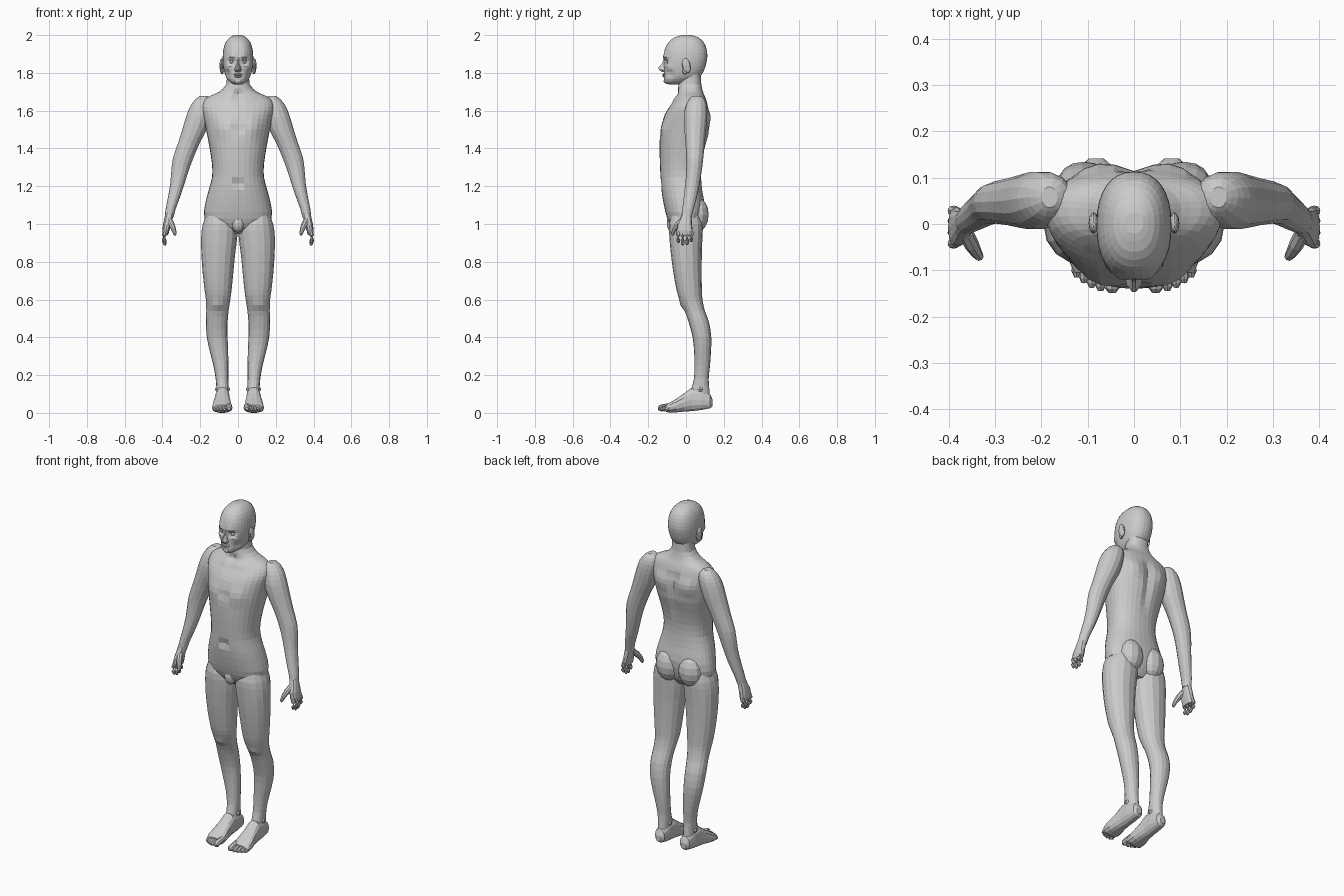
import bpy, bmesh, math
from mathutils import Vector, Matrix


def finish(name, bm, mirror=False):
    bmesh.ops.recalc_face_normals(bm, faces=bm.faces)
    me = bpy.data.meshes.new(name)
    bm.to_mesh(me)
    bm.free()
    ob = bpy.data.objects.new(name, me)
    bpy.context.collection.objects.link(ob)
    if mirror:
        ob.modifiers.new("Mirror", 'MIRROR').use_mirror_merge = False
    return ob


def skin(bm, rings):
    loops = [[bm.verts.new(p) for p in r] for r in rings]
    n = len(loops[0])
    for a, b in zip(loops, loops[1:]):
        for i in range(n):
            j = (i + 1) % n
            bm.faces.new((a[i], a[j], b[j], b[i]))
    bm.faces.new(loops[0])
    bm.faces.new(loops[-1])


def refine(keys):
    """Insert a smoothly interpolated section between each pair."""
    out = []
    for i in range(len(keys) - 1):
        p = [keys[max(i - 1, 0)], keys[i], keys[i + 1], keys[min(i + 2, len(keys) - 1)]]
        out += [keys[i], tuple((9 * (b + c) - a - d) / 16 for a, b, c, d in zip(*p))]
    return out + [keys[-1]]


def loft(name, keys, n=16, power=2.0, bias=0.5, smooth=True, along_y=False,
         mirror=False, pushes=()):
    """Sections are (level, x min, x max, front, back)."""
    rings = []
    for z, x0, x1, f, b in (refine(keys) if smooth else keys):
        cx, rx, cy = (x0 + x1) / 2, (x1 - x0) / 2, f + (b - f) * bias
        ring = []
        for i in range(n):
            t = 2 * math.pi * i / n
            c, s = math.cos(t), math.sin(t)
            x = cx + rx * math.copysign(abs(c) ** (2 / power), c)
            y = cy + (b - cy if s > 0 else cy - f) * math.copysign(abs(s) ** (2 / power), s)
            ring.append((x, z, y) if along_y else (x, y, z))
        rings.append(ring)
    bm = bmesh.new()
    skin(bm, rings)
    for centre, r, move in pushes:
        for v in bm.verts:
            d = (v.co - Vector(centre)).length / r
            if d < 1:
                v.co += Vector(move) * (1 - d * d) ** 2
    return finish(name, bm, mirror)


def tube(name, pts, radii, n=8, mirror=True):
    pts = [Vector(p) for p in pts]
    rings = []
    for i, (p, r) in enumerate(zip(pts, radii)):
        d = pts[min(i + 1, len(pts) - 1)] - pts[max(i - 1, 0)]
        q = d.to_track_quat('Z', 'Y')
        rings.append([p + q @ Vector((r * math.cos(2 * math.pi * k / n),
                                      r * math.sin(2 * math.pi * k / n), 0)) for k in range(n)])
    bm = bmesh.new()
    skin(bm, rings)
    return finish(name, bm, mirror)


def blob(name, loc, scale, tilt=0, mirror=True, u=12, v=8):
    bm = bmesh.new()
    m = Matrix.Translation(loc) @ Matrix.Rotation(tilt, 4, 'X') @ Matrix.Diagonal((*scale, 1))
    bmesh.ops.create_uvsphere(bm, u_segments=u, v_segments=v, radius=1, matrix=m)
    return finish(name, bm, mirror)


def both(c, r, move):
    return [((s * c[0], c[1], c[2]), r, (s * move[0], move[1], move[2])) for s in (1, -1)]


def centred(rows):
    return [(z, -w, w, f, b) for z, w, f, b in rows]


# Torso and neck
marks = [((0, .12, 1.2 + .05 * i), .045, (0, -.014, 0)) for i in range(9)]
marks += both((.08, -.12, 1.51), .07, (0, -.01, 0))
marks += both((.09, .12, 1.56), .07, (0, .012, 0))
marks += both((.05, -.06, 1.665), .04, (0, -.008, .004))
marks += [((0, -.135, 1.5), .04, (0, .01, 0)), ((0, -.14, 1.215), .025, (0, .02, 0)),
          ((0, -.05, 1.69), .03, (0, .012, 0))]
loft("torso", centred([
    (.95, .05, -.05, .05), (.985, .12, -.08, .075), (1.03, .177, -.10, .09),
    (1.10, .175, -.117, .098), (1.18, .155, -.13, .086), (1.25, .137, -.135, .08),
    (1.32, .138, -.138, .083), (1.40, .15, -.14, .10), (1.47, .163, -.138, .12),
    (1.53, .175, -.127, .126), (1.58, .185, -.112, .126), (1.62, .192, -.088, .118),
    (1.655, .18, -.062, .108), (1.68, .145, -.047, .098), (1.70, .10, -.043, .09),
    (1.74, .062, -.04, .081), (1.80, .06, -.035, .077), (1.85, .05, -.02, .07)]),
    n=32, power=2.2, bias=.57, pushes=marks)
blob("buttock", (.072, .058, 1.05), (.072, .062, .092))
blob("groin", (0, -.068, 1.005), (.036, .034, .05), mirror=False)

# Head
face = both((.034, -.108, 1.86), .03, (0, .016, 0))
face += both((.032, -.11, 1.888), .028, (0, -.008, 0))
face += both((.048, -.09, 1.835), .03, (.004, -.006, 0))
face += both((.05, -.08, 1.795), .03, (-.006, .006, 0))
loft("head", centred([
    (2.0, .02, -.02, .025), (1.988, .044, -.06, .065), (1.962, .065, -.093, .094),
    (1.925, .077, -.112, .109), (1.885, .081, -.119, .113), (1.85, .08, -.118, .107),
    (1.82, .076, -.116, .098), (1.79, .068, -.116, .082), (1.768, .057, -.117, .055),
    (1.75, .04, -.111, .01), (1.738, .02, -.09, -.03)]),
    n=32, power=2.3, pushes=face)
loft("nose", centred([
    (1.875, .009, -.12, -.09), (1.85, .009, -.127, -.09), (1.828, .014, -.148, -.09),
    (1.816, .019, -.144, -.09), (1.806, .014, -.128, -.09)]), n=10, smooth=False)
blob("eye", (.033, -.093, 1.858), (.014, .013, .010), u=10, v=6)
blob("upper_lip", (0, -.113, 1.791), (.025, .013, .006), mirror=False, u=10, v=6)
blob("lower_lip", (0, -.112, 1.781), (.021, .012, .006), mirror=False, u=10, v=6)
blob("chin", (0, -.102, 1.757), (.022, .017, .015), mirror=False, u=10, v=6)
blob("ear", (.087, .002, 1.838), (.011, .022, .040), tilt=.2)
blob("ear_lobe", (.084, -.007, 1.808), (.009, .012, .016), tilt=.2, u=8, v=6)

# Arms
loft("arm", [
    (1.678, .165, .20, .035, .08), (1.66, .14, .225, .015, .10),
    (1.625, .13, .252, -.002, .112), (1.57, .14, .274, -.012, .114),
    (1.50, .165, .295, -.010, .108), (1.43, .202, .317, -.004, .10),
    (1.35, .236, .344, .0, .093), (1.28, .262, .353, .0, .084),
    (1.22, .281, .358, -.004, .074), (1.15, .304, .369, -.012, .06),
    (1.08, .33, .383, -.02, .042), (1.035, .341, .388, -.024, .03)],
    n=14, mirror=True)

# Hands
loft("palm", [
    (1.06, .338, .384, -.02, .03), (1.03, .346, .39, -.03, .03),
    (.995, .355, .397, -.046, .032), (.965, .363, .401, -.05, .036),
    (.942, .37, .398, -.046, .035)], n=12, power=2.5, smooth=False, mirror=True)
for i, (y, tip) in enumerate([(-.040, .899), (-.017, .886), (.006, .889), (.027, .905)]):
    tube("finger_%d" % (i + 1),
         [(.383, y, .965), (.391, y * 1.05, .94), (.392, y * 1.05, (tip + .94) / 2),
          (.387, y, tip + .008), (.385, y, tip)],
         [.011, .0115, .0105, .009, .004])
tube("thumb", [(.362, -.02, 1.02), (.35, -.045, .995), (.34, -.062, .97),
               (.334, -.07, .95), (.333, -.071, .94)],
     [.016, .016, .0125, .010, .005])

# Legs
loft("leg", [
    (1.07, .05, .16, -.07, .07), (1.0, .008, .186, -.09, .088),
    (.93, .004, .195, -.088, .087), (.85, .014, .194, -.081, .084),
    (.75, .024, .188, -.068, .083), (.65, .034, .177, -.05, .084),
    (.60, .041, .17, -.034, .087), (.54, .05, .168, -.006, .10),
    (.48, .055, .17, .014, .122), (.40, .055, .165, .035, .134),
    (.32, .052, .148, .043, .132), (.25, .051, .13, .045, .127),
    (.18, .051, .118, .042, .12), (.12, .050, .114, .026, .124),
    (.07, .05, .112, .015, .128)], n=16, power=2.15, mirror=True,
    pushes=[((.11, -.02, .57), .045, (0, -.01, 0))])

# Feet
loft("foot", [
    (.141, .065, .098, .035, .07), (.128, .05, .112, .024, .10),
    (.08, .044, .119, .014, .13), (.03, .044, .121, .008, .135),
    (-.01, .040, .127, .006, .105), (-.05, .034, .135, .002, .077),
    (-.085, .031, .138, .0, .056), (-.105, .036, .13, .005, .043)],
    n=14, power=2.4, smooth=False, along_y=True, mirror=True)
blob("ankle_bone", (.082, .075, .125), (.040, .022, .022))
for i, (x, tip, r) in enumerate([(.047, -.148, .0165), (.072, -.144, .0115), (.091, -.137, .011),
                                 (.108, -.127, .0105), (.124, -.115, .010)]):
    z = r + .008
    tube("toe_%d" % (i + 1),
         [(x, -.075, z + .012), (x, tip + .03, z + .006), (x, tip + .012, z), (x, tip, z - .002)],
         [r, r, r * 1.05, r * .5])
